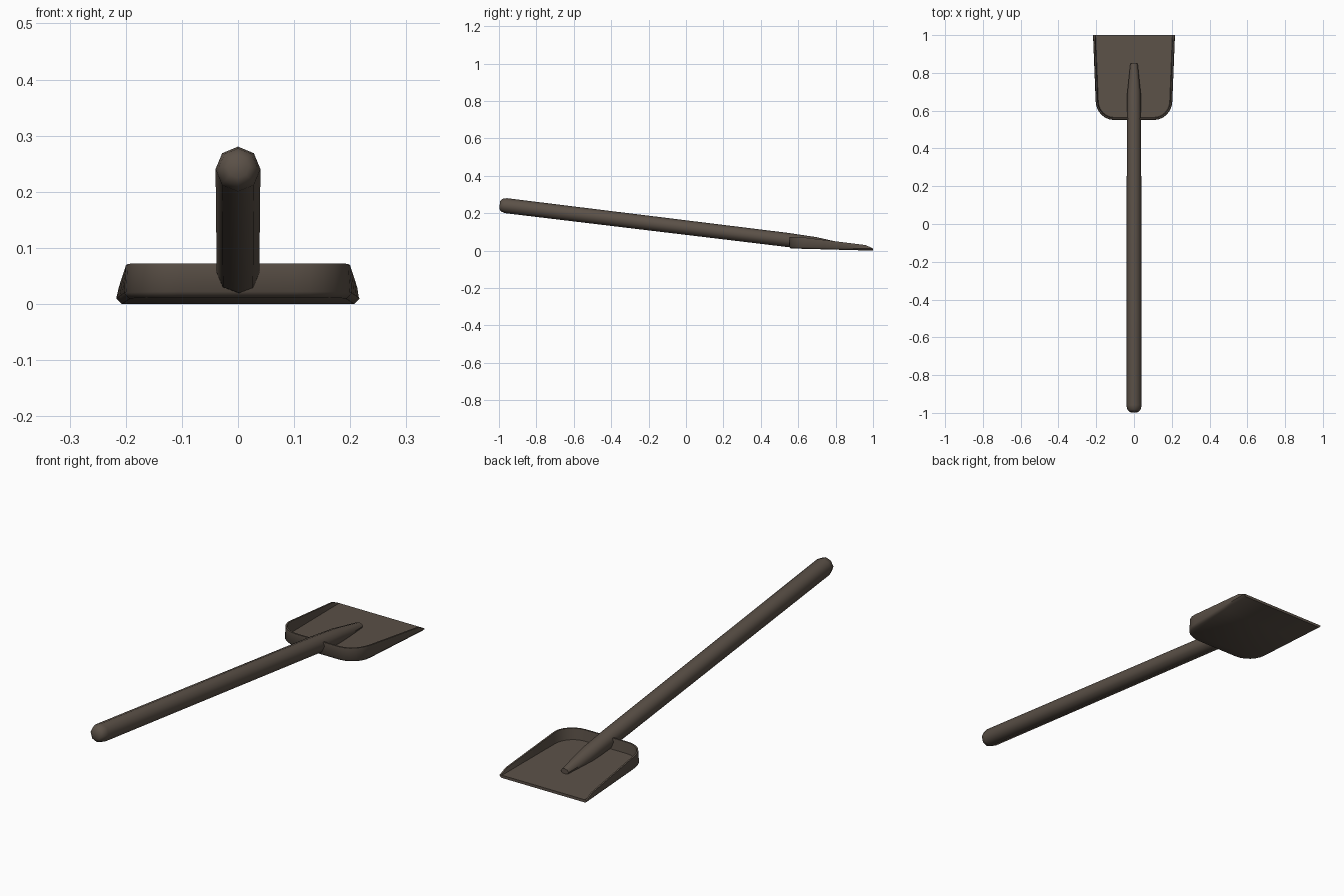
import bpy, bmesh, math

cube = bpy.data.objects.get("Cube")
if cube:
    bpy.data.objects.remove(cube, do_unlink=True)

brown = bpy.data.materials.new("dark brown")
brown.use_nodes = True
COLOR = (0.105, 0.082, 0.064, 1)
brown.diffuse_color = COLOR
bsdf = brown.node_tree.nodes["Principled BSDF"]
bsdf.inputs["Base Color"].default_value = COLOR
bsdf.inputs["Roughness"].default_value = 0.8

BACK, FRONT, RADIUS = 0.55, 1.0, 0.1


def underside(y):
    return 0.012 * (FRONT - y) / (FRONT - BACK)


def floor(y):
    return underside(y) + 0.012


def rim(y):
    """Height of the wall, falling to the floor at the open edge."""
    if y > 0.96:
        return 0.03 - 0.018 * (y - 0.96) / 0.04
    return min(0.072, 0.03 + 0.042 * (0.96 - y) / 0.34)


def outline(inset):
    """Closed plan outline, open edge between the last and first points."""
    half = []
    for i in range(7):
        a = math.radians(15 * i)
        r = RADIUS - inset
        half.append((0.103 + r * math.sin(a), BACK + RADIUS - r * math.cos(a)))
    for y in (0.74, 0.85, 0.96, FRONT):
        half.append((0.203 + 0.014 * (y - 0.65) / 0.35 - inset, y))
    return [(-x, y) for x, y in reversed(half)] + half


def make_object(name, rings, cap_last=True, skip_edge_after=None):
    """Skin a stack of matching rings and cap both ends."""
    bm = bmesh.new()
    loops = [[bm.verts.new(p) for p in ring] for ring in rings]
    n = len(loops[0])
    for k, (a, b) in enumerate(zip(loops, loops[1:])):
        for i in range(n):
            if skip_edge_after is not None and k >= skip_edge_after and i == n - 1:
                continue
            j = (i + 1) % n
            bm.faces.new((a[i], a[j], b[j], b[i]))
    bm.faces.new(list(reversed(loops[0])))
    bm.faces.new(loops[-1])
    bm.normal_update()
    mesh = bpy.data.meshes.new(name)
    bm.to_mesh(mesh)
    bm.free()
    mesh.materials.append(brown)
    obj = bpy.data.objects.new(name, mesh)
    bpy.context.collection.objects.link(obj)
    bpy.ops.object.select_all(action="DESELECT")
    obj.select_set(True)
    bpy.context.view_layer.objects.active = obj
    bpy.ops.object.shade_smooth_by_angle(angle=math.radians(50))
    return obj


# Scoop: rounded underside, wall, rim and floor
layers = [
    (0.01, underside),
    (0.0, lambda y: underside(y) + 0.01),
    (0.003, rim),
    (0.01, rim),
    (0.014, floor),
]
make_object("scoop", [[(x, y, height(y)) for x, y in outline(d)]
                      for d, height in layers], skip_edge_after=2)

# Handle: eight-sided sloping shaft, rounded grip end, flattened tip
SLOPE = 0.122


def handle_ring(y, rx, rz, zc):
    ring = []
    for i in range(8):
        a = math.tau * i / 8
        z = zc + rz * math.cos(a)
        py = y + SLOPE * (z - zc) if y < 0.8 else y
        if y > 0.5:
            z = max(z, floor(y) - 0.004)
        ring.append((rx * math.sin(a), py, z))
    return ring


sections = [(-0.996, 0.02, 0.02), (-0.985, 0.034, 0.034), (-0.962, 0.04, 0.04),
            (0.54, 0.038, 0.038), (0.69, 0.036, 0.034)]
rings = [handle_ring(y, rx, rz, 0.245 - SLOPE * (y + 1)) for y, rx, rz in sections]
rings.append(handle_ring(0.85, 0.019, 0.012, 0.026))
# Rings run from grip to tip; reverse their order so faces point outward
make_object("handle", [list(reversed(r)) for r in rings])
